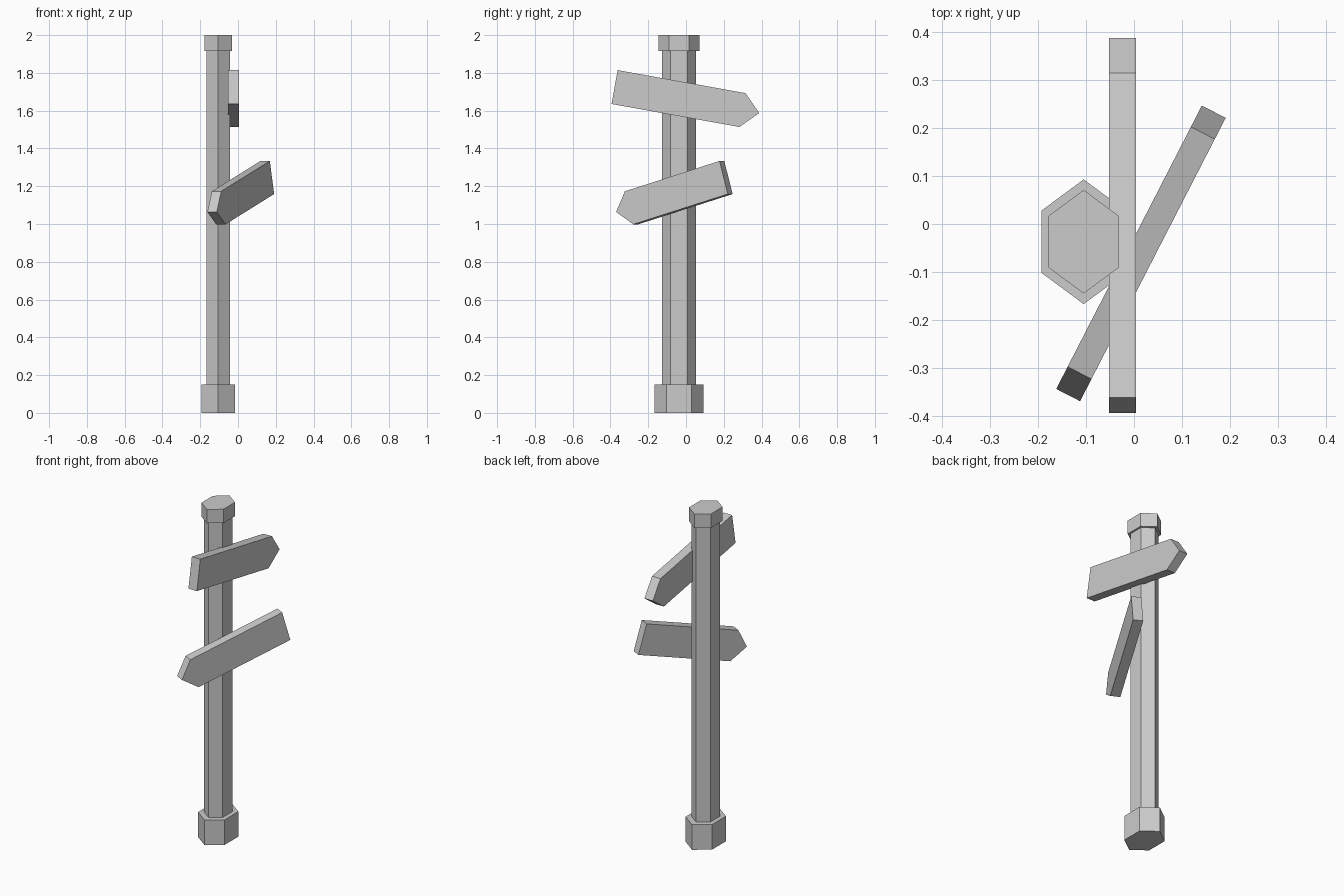
import bpy, bmesh
from math import sin, cos, pi, radians
from mathutils import Matrix

if "Cube" in bpy.data.objects:
    bpy.data.objects.remove(bpy.data.objects["Cube"])

PX, PY = -0.105, -0.037      # post axis
SQUASH = 0.78                # post is narrower across x than across y


def prism(name, bottom, top):
    """Closed solid between two matching outlines."""
    bm = bmesh.new()
    lo = [bm.verts.new(p) for p in bottom]
    hi = [bm.verts.new(p) for p in top]
    n = len(lo)
    bm.faces.new(lo[::-1])
    bm.faces.new(hi)
    for i in range(n):
        j = (i + 1) % n
        bm.faces.new((lo[i], lo[j], hi[j], hi[i]))
    bmesh.ops.recalc_face_normals(bm, faces=bm.faces)
    me = bpy.data.meshes.new(name)
    bm.to_mesh(me)
    bm.free()
    ob = bpy.data.objects.new(name, me)
    bpy.context.collection.objects.link(ob)
    return ob


def hex_column(name, radius, z0, z1):
    ring = [(PX + SQUASH * radius * sin(i * pi / 3), PY + radius * cos(i * pi / 3))
            for i in range(6)]
    return prism(name, [(x, y, z0) for x, y in ring], [(x, y, z1) for x, y in ring])


def arrow_board(name, tail, length, tip, heading, dip, width=0.182, thick=0.056):
    """Pointed board starting at the middle of its square end."""
    w, t = width / 2, thick / 2
    outline = [(0, -w), (length, -w), (length + tip, 0), (length, w), (0, w)]
    ob = prism(name, [(a, -t, b) for a, b in outline], [(a, t, b) for a, b in outline])
    ob.matrix_world = (Matrix.Translation(tail)
                       @ Matrix.Rotation(radians(heading), 4, 'Z')
                       @ Matrix.Rotation(radians(dip), 4, 'Y'))
    return ob


# Post with foot and cap
hex_column("post_foot", 0.13, 0.0, 0.15)
hex_column("post", 0.091, 0.14, 1.925)
hex_column("post_cap", 0.108, 1.917, 2.0)

# Two direction boards
arrow_board("upper_sign", (-0.024, -0.378, 1.725), 0.688, 0.09, 90, 10.2)
arrow_board("lower_sign", (0.155, 0.212, 1.246), 0.585, 0.08, -117.2, 15.9)
